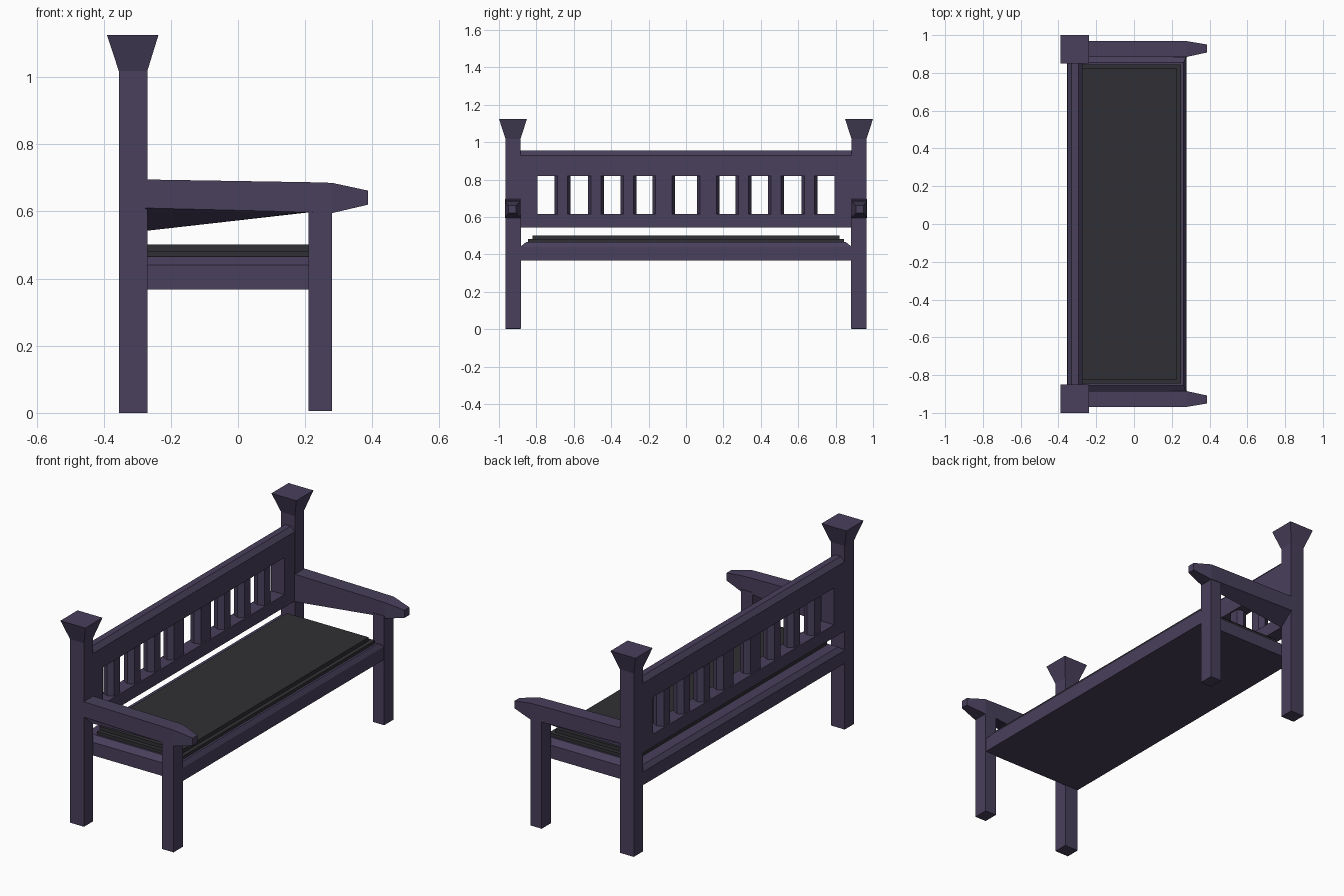
import bpy, bmesh

if "Cube" in bpy.data.objects:
    bpy.data.objects.remove(bpy.data.objects["Cube"])


def material(name, color):
    m = bpy.data.materials.new(name)
    m.diffuse_color = color
    m.use_nodes = True
    m.node_tree.nodes["Principled BSDF"].inputs["Base Color"].default_value = m.diffuse_color
    return m


WOOD = material("purple_wood", (0.065, 0.05, 0.105, 1))
PAD = material("dark_pad", (0.03, 0.03, 0.035, 1))


def loft(name, rings, mat=WOOD):
    """Skin a list of equal-sized rings and cap both ends."""
    bm = bmesh.new()
    vs = [[bm.verts.new(p) for p in r] for r in rings]
    n = len(rings[0])
    for a, b in zip(vs, vs[1:]):
        for i in range(n):
            j = (i + 1) % n
            bm.faces.new((a[i], a[j], b[j], b[i]))
    bm.faces.new(vs[0][::-1])
    bm.faces.new(vs[-1])
    bmesh.ops.recalc_face_normals(bm, faces=bm.faces)
    me = bpy.data.meshes.new(name)
    bm.to_mesh(me)
    bm.free()
    me.materials.append(mat)
    ob = bpy.data.objects.new(name, me)
    bpy.context.collection.objects.link(ob)
    return ob


def rect(x0, x1, y0, y1, z):
    return [(x0, y0, z), (x1, y0, z), (x1, y1, z), (x0, y1, z)]


def box(name, x0, x1, y0, y1, z0, z1, mat=WOOD):
    return loft(name, [rect(x0, x1, y0, y1, z0), rect(x0, x1, y0, y1, z1)], mat)


def mirror_y(ob):
    m = ob.modifiers.new("mirror", "MIRROR")
    m.use_axis = (False, True, False)
    return ob


# Back posts with flared caps
mirror_y(loft("back_post", [
    rect(-0.355, -0.27, 0.885, 0.965, 0),
    rect(-0.355, -0.27, 0.885, 0.965, 1.018),
    rect(-0.39, -0.237, 0.85, 1.0, 1.125)]))

# Front legs
mirror_y(box("front_leg", 0.21, 0.28, 0.882, 0.965, 0.005, 0.61))


# Armrests: tapered nose, inner lower edge drops toward the back
def arm_ring(x, yi, yo, zi, zo, zt):
    return [(x, yi, zi), (x, yo, zo), (x, yo, zt), (x, yi, zt)]


mirror_y(loft("armrest", [
    arm_ring(-0.275, 0.885, 0.968, 0.542, 0.61, 0.695),
    arm_ring(0.21, 0.885, 0.968, 0.597, 0.598, 0.687),
    arm_ring(0.28, 0.885, 0.968, 0.595, 0.595, 0.685),
    arm_ring(0.387, 0.908, 0.95, 0.62, 0.62, 0.662)]))

# Seat base with bevelled upper edge
loft("seat_base", [
    rect(-0.355, 0.277, -0.888, 0.888, 0.367),
    rect(-0.355, 0.277, -0.888, 0.888, 0.44),
    rect(-0.335, 0.262, -0.855, 0.855, 0.465)])

# Stepped seat pad
box("seat_pad_lower", -0.275, 0.25, -0.845, 0.845, 0.46, 0.482, PAD)
box("seat_pad_upper", -0.275, 0.227, -0.822, 0.822, 0.48, 0.502, PAD)

# Backrest frame
box("back_lower_rail", -0.353, -0.272, -0.887, 0.887, 0.545, 0.615)
profile = [(-0.353, 0.82), (-0.272, 0.82), (-0.272, 0.93),
           (-0.295, 0.955), (-0.33, 0.955), (-0.353, 0.93)]
loft("back_top_rail", [[(x, y, z) for x, z in profile] for y in (-0.887, 0.887)])
mirror_y(box("back_stile", -0.353, -0.272, 0.795, 0.887, 0.61, 0.825))

# Backrest slats with chamfered sides, wider centre pair
for y, w in ((0.118, 0.12), (0.308, 0.085), (0.482, 0.085), (0.66, 0.085)):
    a, b = w / 2, w / 2 - 0.016
    sec = [(-0.345, y - b), (-0.312, y - a), (-0.28, y - b),
           (-0.28, y + b), (-0.312, y + a), (-0.345, y + b)]
    mirror_y(loft("back_slat", [[(px, py, z) for px, py in sec] for z in (0.61, 0.825)]))
